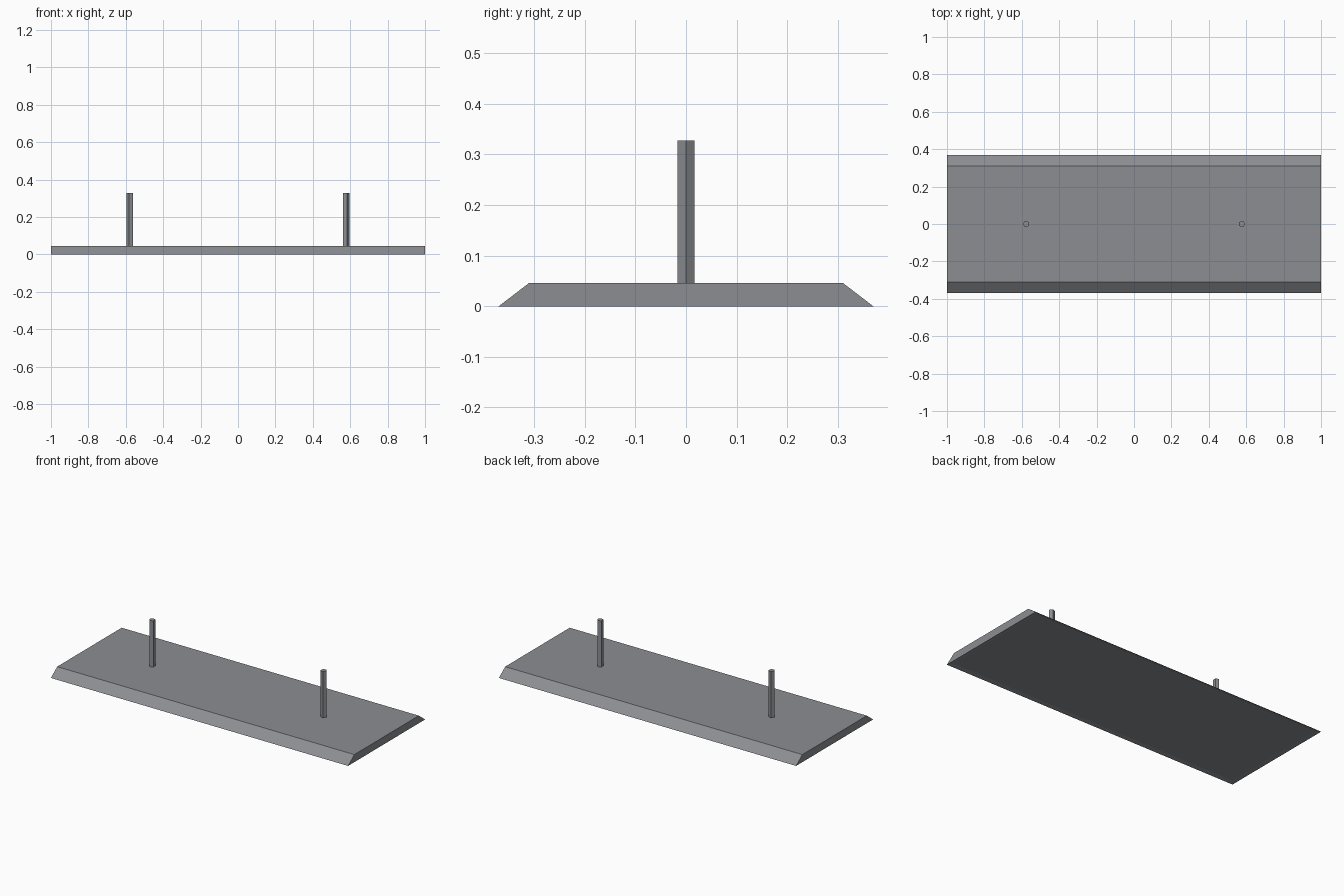
import bpy, bmesh, math

if "Cube" in bpy.data.objects:
    bpy.data.objects.remove(bpy.data.objects["Cube"])

# One flat grey for everything
grey = bpy.data.materials.new("grey_metal")
grey.diffuse_color = (0.26, 0.27, 0.285, 1.0)
grey.use_nodes = True
grey.node_tree.nodes["Principled BSDF"].inputs["Base Color"].default_value = grey.diffuse_color


def make_object(name, bm):
    bmesh.ops.recalc_face_normals(bm, faces=bm.faces)
    mesh = bpy.data.meshes.new(name)
    bm.to_mesh(mesh)
    bm.free()
    mesh.materials.append(grey)
    obj = bpy.data.objects.new(name, mesh)
    bpy.context.collection.objects.link(obj)
    return obj


def extrude_profile(points, offset):
    bm = bmesh.new()
    face = bm.faces.new([bm.verts.new(p) for p in points])
    ext = bmesh.ops.extrude_face_region(bm, geom=[face], use_keep_orig=True)
    verts = [g for g in ext["geom"] if isinstance(g, bmesh.types.BMVert)]
    bmesh.ops.translate(bm, verts=verts, vec=offset)
    bmesh.ops.recalc_face_normals(bm, faces=bm.faces)
    return bm


# Base slab: trapezoid profile along x, with a shallow recess underneath
profile = [(-0.37, 0.0), (0.37, 0.0), (0.31, 0.046), (-0.31, 0.046)]
bm = extrude_profile([(-1.0, y, z) for y, z in profile], (2.0, 0, 0))
bm.normal_update()
bottom = [f for f in bm.faces if f.normal.z < -0.9]
bmesh.ops.inset_individual(bm, faces=bottom, thickness=0.035)
for v in bottom[0].verts:
    v.co.z = 0.005
make_object("base_slab", bm)

# Two five-sided posts, each with one corner pointing outwards
RADIUS, Z0, Z1 = 0.018, 0.044, 0.327
for side, name in ((-1, "left_post"), (1, "right_post")):
    ring = []
    for i in range(5):
        a = math.tau * i / 5
        ring.append((side * (0.577 + RADIUS * math.cos(a)), RADIUS * math.sin(a), Z0))
    make_object(name, extrude_profile(ring, (0, 0, Z1 - Z0)))
